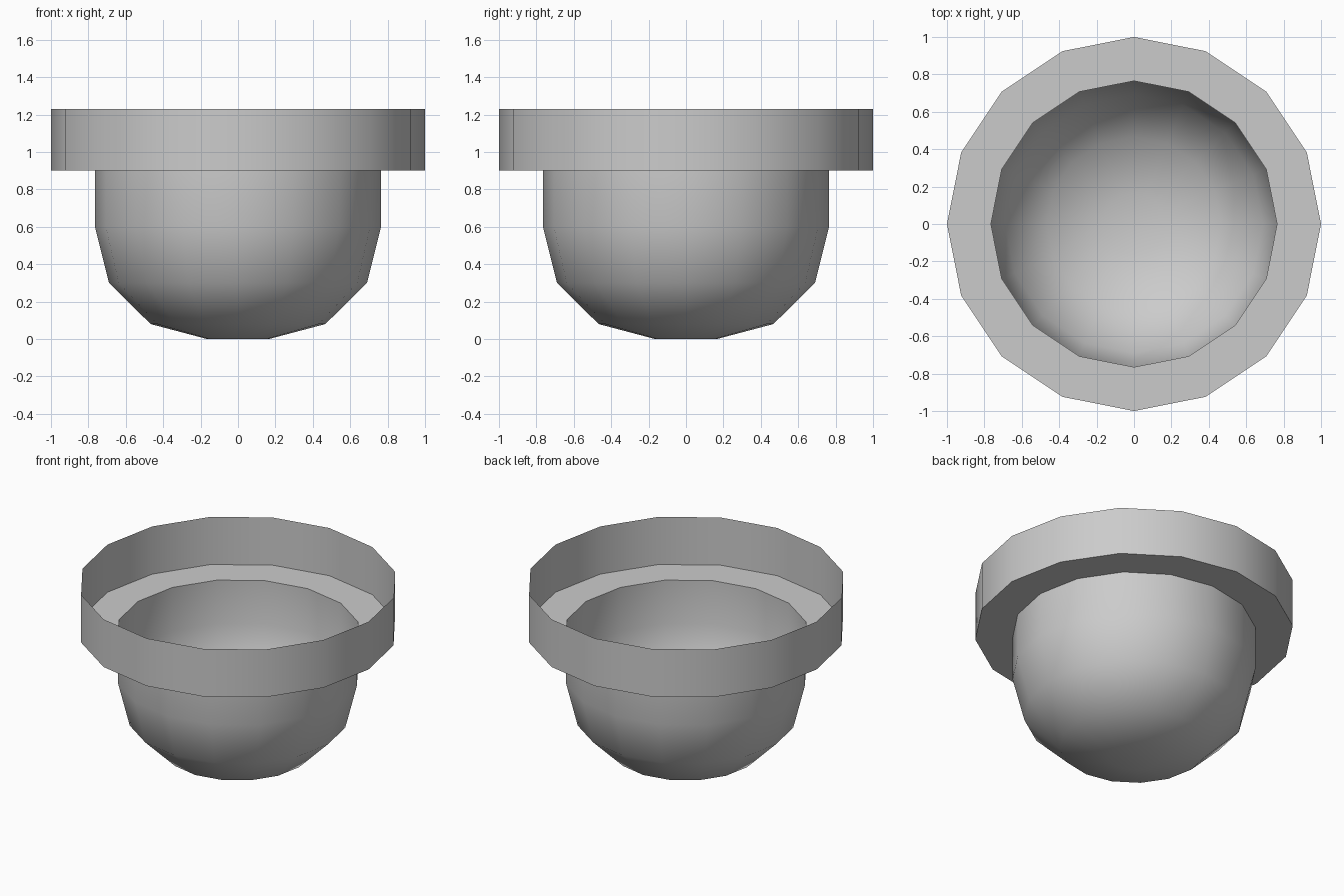
import bpy, bmesh, math

SIDES = 16

cube = bpy.data.objects.get("Cube")
if cube:
    bpy.data.objects.remove(cube, do_unlink=True)

grey = bpy.data.materials.new("plain_grey")
grey.use_nodes = True
colour = (0.6, 0.6, 0.6, 1)
grey.diffuse_color = colour
grey.node_tree.nodes["Principled BSDF"].inputs["Base Color"].default_value = colour


def lathe(name, profile, cap_bottom=False):
    """Spin (radius, height) points about z as an open thin shell."""
    bm = bmesh.new()
    rings = []
    for radius, height in profile:
        angles = [2 * math.pi * i / SIDES for i in range(SIDES)]
        rings.append([bm.verts.new((radius * math.cos(a), radius * math.sin(a), height))
                      for a in angles])
    for low, high in zip(rings, rings[1:]):
        for i in range(SIDES):
            j = (i + 1) % SIDES
            bm.faces.new((low[i], low[j], high[j], high[i]))
    if cap_bottom:
        bm.faces.new(rings[0][::-1])
    mesh = bpy.data.meshes.new(name)
    bm.to_mesh(mesh)
    bm.free()
    mesh.materials.append(grey)
    obj = bpy.data.objects.new(name, mesh)
    bpy.context.collection.objects.link(obj)
    bpy.ops.object.select_all(action="DESELECT")
    obj.select_set(True)
    bpy.context.view_layer.objects.active = obj
    bpy.ops.object.shade_smooth_by_angle(angle=math.radians(40))
    return obj


# Rounded bowl, flat ledge and upright rim in one continuous shell
lathe("bowl_with_rim", [(0.165, 0), (0.467, 0.08), (0.69, 0.3), (0.765, 0.6),
                        (0.765, 0.9), (1, 0.9), (1, 1.23)], cap_bottom=True)
